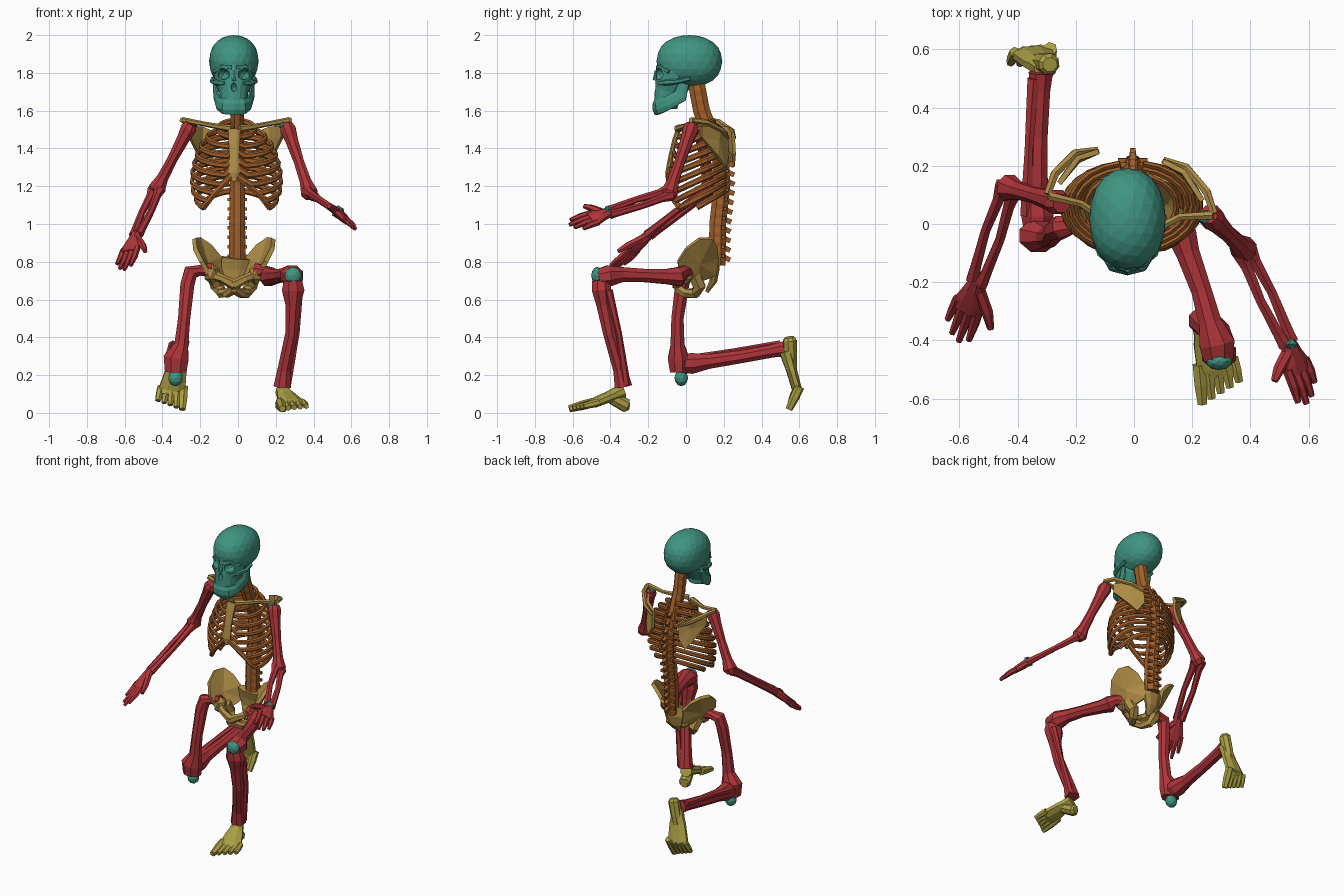
import bpy, bmesh, math
from mathutils import Vector

def material(name, rgb):
    m = bpy.data.materials.new(name)
    m.diffuse_color = (*rgb, 1)
    return m

TEAL = material("teal", (0.052, 0.30, 0.22))
RED = material("red", (0.43, 0.035, 0.042))
BROWN = material("brown", (0.36, 0.115, 0.022))
TAN = material("tan", (0.42, 0.26, 0.06))
YELLOW = material("foot yellow", (0.41, 0.35, 0.058))

def finish(name, bm, mat):
    bmesh.ops.recalc_face_normals(bm, faces=bm.faces[:])
    me = bpy.data.meshes.new(name)
    bm.to_mesh(me)
    bm.free()
    me.materials.append(mat)
    ob = bpy.data.objects.new(name, me)
    bpy.context.collection.objects.link(ob)
    return ob

def tube(name, pts, rad, mat, n=8, up=None):
    """Sweep an elliptical section along points; each radius is r or (side, up)."""
    P = [Vector(p) for p in pts]
    if up is None:
        d = (P[-1] - P[0]).normalized()
        up = (0, 1, 0) if abs(d.z) > 0.7 else (0, 0, 1)
    if not isinstance(rad, list):
        rad = [rad] * len(P)
    bm, rings = bmesh.new(), []
    for i, p in enumerate(P):
        t = (P[min(i + 1, len(P) - 1)] - P[max(i - 1, 0)]).normalized()
        s = t.cross(Vector(up)).normalized()
        u = s.cross(t)
        a, b = rad[i] if isinstance(rad[i], tuple) else (rad[i], rad[i])
        ang = [2 * math.pi * (k + 0.5) / n for k in range(n)]
        rings.append([bm.verts.new(p + s * a * math.cos(q) + u * b * math.sin(q)) for q in ang])
    for r0, r1 in zip(rings, rings[1:]):
        for k in range(n):
            bm.faces.new((r0[k], r0[(k + 1) % n], r1[(k + 1) % n], r1[k]))
    bm.faces.new(rings[0])
    bm.faces.new(rings[-1])
    return finish(name, bm, mat)

def ball(name, c, r, mat, sub=2, shape=1.0):
    bm = bmesh.new()
    bmesh.ops.create_icosphere(bm, subdivisions=sub, radius=1)
    for v in bm.verts:
        v.co = Vector([c[i] + r[i] * math.copysign(abs(v.co[i]) ** shape, v.co[i]) for i in range(3)])
    return finish(name, bm, mat)

def plate(name, outline, centre, thick, mat):
    """Dished plate: a fan around a centre point, thickened."""
    bm = bmesh.new()
    vs = [bm.verts.new(p) for p in outline]
    c = bm.verts.new(centre)
    for i in range(len(vs)):
        bm.faces.new((vs[i], vs[(i + 1) % len(vs)], c))
    ob = finish(name, bm, mat)
    m = ob.modifiers.new("thickness", 'SOLIDIFY')
    m.thickness, m.offset = thick, 0
    return ob

# ---- Skull
HX = -0.022
cranium = ball("cranium", (HX, 0.018, 1.862), (0.131, 0.174, 0.138), TEAL, 3, 0.92)
face = tube("face", [(HX, -0.05, 1.86), (HX, -0.06, 1.80), (HX, -0.07, 1.745), (HX, -0.09, 1.70),
                     (HX, -0.105, 1.65), (HX, -0.105, 1.61)],
            [(0.11, 0.10), (0.108, 0.10), (0.10, 0.095), (0.078, 0.08), (0.07, 0.064), (0.065, 0.06)], TEAL, 14)
cutters = [ball("socket_cutter", (HX + s * 0.056, -0.155, 1.792), (0.034, 0.06, 0.030), TEAL) for s in (-1, 1)]
cutters.append(ball("nose_cutter", (HX, -0.17, 1.725), (0.016, 0.03, 0.026), TEAL))
for ob in (cranium, face):
    bpy.context.view_layer.objects.active = ob
    for c in cutters:
        m = ob.modifiers.new("cut", 'BOOLEAN')
        m.operation, m.object, m.solver = 'DIFFERENCE', c, 'EXACT'
        bpy.ops.object.modifier_apply(modifier=m.name)
for c in cutters:
    bpy.data.objects.remove(c)
tube("nose_bridge", [(HX, -0.15, 1.81), (HX, -0.165, 1.76)], [0.016, 0.012], TEAL, 6)
for s in (-1, 1):
    tube("cheekbone", [(HX + s * x, y, z) for x, y, z in
                       ((0.045, -0.14, 1.745), (0.09, -0.10, 1.75), (0.114, -0.04, 1.755), (0.11, 0.02, 1.77))],
         [0.014, 0.018, 0.013, 0.012], TEAL, 6, (0, 0, 1))
    tube("brow", [(HX + s * x, y, z) for x, y, z in
                  ((0.01, -0.148, 1.828), (0.06, -0.132, 1.833), (0.10, -0.085, 1.805))], 0.014, TEAL, 6, (0, 0, 1))
half = [(0.098, -0.01, 1.745), (0.094, -0.03, 1.678), (0.08, -0.10, 1.638), (0.05, -0.145, 1.622)]
jaw_r = [(0.012, 0.028), (0.013, 0.04), (0.016, 0.038), (0.02, 0.044)]
tube("jaw", [(HX - x, y, z) for x, y, z in half] + [(HX, -0.158, 1.62)] + [(HX + x, y, z) for x, y, z in half[::-1]],
     jaw_r + [(0.02, 0.046)] + jaw_r[::-1], TEAL, 8, (0, 0, 1))

# ---- Spine, with spinous processes below the neck
KEYS = [(0.78, 0.165), (1.0, 0.168), (1.2, 0.19), (1.35, 0.185), (1.5, 0.12), (1.6, 0.082), (1.78, 0.048)]
def spine_y(z):
    for (z0, y0), (z1, y1) in zip(KEYS, KEYS[1:]):
        if z <= z1:
            return y0 + (y1 - y0) * (z - z0) / (z1 - z0)
    return KEYS[-1][1]
zs = [0.78 + 0.025 * i for i in range(40)]
tube("spine", [(-0.004, spine_y(z), z) for z in zs],
     [((0.048 - 0.012 * (z - 0.78)) * (1.03 if i % 2 else 0.95), 0.048) for i, z in enumerate(zs)], BROWN, 8)
for z in zs[2:30:2]:
    y = spine_y(z)
    tube("spinous_process", [(-0.004, y + 0.02, z), (-0.004, y + 0.068, z - 0.02)], [(0.022, 0.022), (0.018, 0.012)], BROWN, 4, (1, 0, 0))
    tube("transverse_process", [(-0.055, y + 0.03, z), (0.047, y + 0.03, z)], 0.012, BROWN, 4, (0, 0, 1))

# ---- Ribs, sternum and costal margin
WIDTH = [0.10, 0.155, 0.19, 0.21, 0.225, 0.235, 0.237, 0.232, 0.215, 0.175]
END = [0.9, 0.91, 0.92, 0.92, 0.91, 0.89, 0.84, 0.78, 0.70, 0.5]
for s in (-1, 1):
    ends = [(-0.02 + s * 0.015, -0.09, 1.25)]
    for i in range(10):
        back, front = 0.15 + 0.06 * min(1, i / 3), -0.03 - 0.065 * min(1, i / 4)
        zb, drop = 1.545 - 0.041 * i, 0.085 + 0.01 * i
        pts = []
        for k in range(11):
            q = math.pi * (0.06 + (END[i] - 0.06) * k / 10)
            pts.append((-0.008 + s * WIDTH[i] * math.sin(q), (back + front) / 2 + (back - front) / 2 * math.cos(q),
                        zb - drop * (1 - math.cos(q)) / 2))
        if i < 6:
            pts.append((-0.02 + s * 0.015, -0.045 - 0.01 * i, 1.465 - 0.042 * i))
        elif i < 9:
            ends.append(pts[-1])
        tube("rib", pts, (0.011, 0.0165), BROWN, 6, (0, 0, 1))
    tube("costal_margin", ends, 0.016, BROWN, 6, (0, 1, 0))
tube("sternum", [(-0.02, -0.04, 1.50), (-0.02, -0.058, 1.45), (-0.02, -0.08, 1.36), (-0.02, -0.098, 1.27), (-0.02, -0.098, 1.225)],
     [(0.035, 0.014), (0.033, 0.014), (0.028, 0.014), (0.032, 0.013), (0.012, 0.008)], TAN, 8)

# ---- Shoulder girdle; the -x shoulder sits further back
def girdle(side, pts):
    return pts if side > 0 else [(-x - 0.022, y + 0.015 + 0.19 * x, z) for x, y, z in pts]
for s in (1, -1):
    tube("collarbone", girdle(s, [(0.01, -0.045, 1.505), (0.08, -0.015, 1.515), (0.16, 0.025, 1.53), (0.272, 0.03, 1.55)]),
         [0.02, 0.015, 0.013, 0.016], TAN, 6, (0, 0, 1))
    o = girdle(s, [(0.10, 0.215, 1.485), (0.17, 0.18, 1.515), (0.235, 0.08, 1.52), (0.235, 0.08, 1.46),
                   (0.185, 0.165, 1.36), (0.145, 0.207, 1.30), (0.10, 0.222, 1.37), (0.17, 0.17, 1.44)])
    plate("shoulder_blade", o[:7], o[7], 0.018, TAN)
    tube("shoulder_blade_ridge", girdle(s, [(0.105, 0.222, 1.455), (0.18, 0.195, 1.495), (0.25, 0.11, 1.54), (0.275, 0.035, 1.55)]),
         [0.009, 0.014, 0.016, 0.014], TAN, 6, (0, 0, 1))

# ---- Pelvis
for s in (-1, 1):
    def pv(*pts):
        return [(HX + s * x, y, z) for x, y, z in pts]
    o = pv((0.055, 0.155, 0.73), (0.07, 0.165, 0.82), (0.125, 0.158, 0.885), (0.185, 0.135, 0.925), (0.21, 0.07, 0.922),
           (0.205, 0.0, 0.87), (0.17, -0.045, 0.80), (0.125, -0.03, 0.72), (0.09, 0.05, 0.69), (0.145, 0.07, 0.79))
    plate("hip_wing", o[:9], o[9], 0.024, TAN)
    ball("hip_socket", pv((0.115, 0.0, 0.735))[0], (0.045, 0.052, 0.058), TAN, 1)
    tube("pubic_branch", pv((0.11, -0.01, 0.73), (0.06, -0.04, 0.71), (-0.005, -0.045, 0.675)), [0.028, 0.022, 0.03], TAN, 6, (0, 0, 1))
    tube("sitting_bone", pv((0.105, 0.04, 0.73), (0.088, 0.072, 0.67), (0.065, 0.05, 0.635), (0.04, 0.0, 0.632), (0.0, -0.04, 0.655)),
         [0.038, 0.036, 0.03, 0.025, 0.026], TAN, 6, (1, 0, 0))
tube("sacrum", [(-0.012, 0.14, 0.82), (-0.018, 0.15, 0.76), (HX, 0.145, 0.70), (HX, 0.11, 0.64)],
     [(0.08, 0.035), (0.075, 0.03), (0.05, 0.022), (0.015, 0.01)], TAN, 8)

# ---- Arms and hands
def arm(shoulder, elbow, wrist, tip, thumb):
    S, E, W, T, H = map(Vector, (shoulder, elbow, wrist, tip, thumb))
    tube("upper_arm", [S + (S - E) * 0.08, S, S.lerp(E, 0.15), S.lerp(E, 0.5), S.lerp(E, 0.82), E, E + (E - S) * 0.08],
         [0.034, 0.045, 0.037, 0.029, 0.033, 0.048, 0.03], RED)
    d = (T - W).normalized()
    side = (H - W) - d * (H - W).dot(d)
    side.normalize()
    flat = side.cross(d)
    for k in (-1, 1):                                   # two forearm bones
        o = side * 0.021 * k
        tube("forearm_bone", [E + o, E.lerp(W, 0.15) + o, E.lerp(W, 0.5) + o * 1.4, E.lerp(W, 0.88) + o, W + o * 0.8],
             [0.032, 0.022, 0.018, 0.021, 0.025], RED, 6)
    L = (T - W).length
    K = W + d * L * 0.52
    tube("palm", [W - d * 0.01, W + d * 0.04, W + d * L * 0.35, K],
         [(0.028, 0.026), (0.04, 0.027), (0.054, 0.024), (0.056, 0.02)], RED, 8, flat)
    for k, f in zip((-1.5, -0.5, 0.5, 1.5), (0.82, 0.99, 1.05, 0.95)):
        a, b = K + side * 0.028 * k - d * 0.03, W + d * L * f + side * 0.032 * k
        tube("finger", [a, a.lerp(b, 0.5) + flat * 0.004, b], [0.018, 0.017, 0.011], RED, 6, flat)
    tube("thumb", [W + d * 0.03 + side * 0.02, (W + d * 0.03).lerp(H, 0.55) + side * 0.016, H], [0.022, 0.02, 0.012], RED, 6, flat)

arm((-0.262, 0.075, 1.505), (-0.43, 0.125, 1.185), (-0.54, -0.20, 0.94), (-0.612, -0.385, 0.765), (-0.492, -0.36, 0.855))
arm((0.265, 0.024, 1.50), (0.378, -0.088, 1.165), (0.53, -0.41, 1.06), (0.60, -0.60, 0.99), (0.482, -0.54, 1.095))
ball("shoulder_joint", (0.243, 0.024, 1.523), (0.028, 0.026, 0.024), TEAL, 1)
ball("wrist_joint", (0.53, -0.413, 1.062), (0.036, 0.022, 0.037), TEAL, 1)

# ---- Legs
tube("kneeling_thigh", [(-0.14, 0.005, 0.755), (-0.20, 0.0, 0.755), (-0.25, -0.01, 0.745), (-0.268, -0.02, 0.68), (-0.285, -0.045, 0.50),
                        (-0.30, -0.045, 0.36), (-0.328, -0.04, 0.29), (-0.33, -0.038, 0.215)],
     [0.042, 0.03, 0.042, 0.04, 0.035, 0.04, (0.072, 0.06), (0.062, 0.05)], RED)
tube("kneeling_shin", [(-0.33, -0.03, 0.258), (-0.332, 0.03, 0.262), (-0.335, 0.12, 0.272), (-0.33, 0.3, 0.298), (-0.322, 0.46, 0.328), (-0.32, 0.52, 0.338)],
     [0.05, 0.06, 0.042, 0.036, 0.037, 0.045], RED)
tube("kneeling_calf_bone", [(-0.37, 0.03, 0.285), (-0.362, 0.25, 0.325), (-0.345, 0.5, 0.36)], [0.024, 0.016, 0.024], RED, 6)
ball("kneeling_kneecap", (-0.33, -0.025, 0.185), (0.04, 0.036, 0.044), TEAL)
tube("raised_thigh", [(0.095, 0.0, 0.75), (0.145, -0.02, 0.745), (0.165, -0.04, 0.72), (0.185, -0.10, 0.722), (0.232, -0.23, 0.728),
                      (0.262, -0.34, 0.732), (0.285, -0.41, 0.725), (0.29, -0.465, 0.715)],
     [0.045, 0.035, 0.055, 0.044, 0.038, 0.043, (0.066, 0.06), (0.055, 0.05)], RED)
tube("raised_shin", [(0.29, -0.45, 0.70), (0.292, -0.447, 0.65), (0.291, -0.435, 0.57), (0.284, -0.405, 0.42), (0.245, -0.35, 0.23), (0.235, -0.332, 0.14)],
     [0.052, (0.064, 0.055), 0.042, 0.036, 0.038, 0.05], RED)
tube("raised_calf_bone", [(0.325, -0.41, 0.65), (0.312, -0.355, 0.42), (0.262, -0.315, 0.15)], [0.022, 0.016, 0.022], RED, 6)
ball("raised_kneecap", (0.292, -0.470, 0.727), (0.046, 0.032, 0.046), TEAL)

# ---- Feet: heel, arch and five toes
def foot(heel, ankle, ball_pt, toe, side, big):
    A, K, B, T, s = map(Vector, (heel, ankle, ball_pt, toe, side))
    s.normalize()
    up = s.cross(B - A).normalized()
    mid = K.lerp(B, 0.45)
    tube("heel", [A + (A - B) * 0.06, A, A.lerp(mid, 0.6), mid], [0.026, 0.038, 0.036, 0.032], YELLOW, 8, up)
    tube("foot_arch", [K, K.lerp(B, 0.25), mid, B, B.lerp(T, 0.3)],
         [(0.04, 0.038), (0.046, 0.036), (0.058, 0.03), (0.076, 0.026), (0.074, 0.016)], YELLOW, 8, up)
    for k in range(-2, 3):
        rel = k * big                                   # 2 is the big toe
        b = T + s * 0.034 * k - (T - B).normalized() * 0.013 * (2 - rel)
        a = B + s * 0.030 * k - (T - B).normalized() * 0.02
        r = 0.025 if rel == 2 else 0.02
        tube("toe", [a, a.lerp(b, 0.5), b], [r, r, r * 0.75], YELLOW, 6, up)

foot((0.232, -0.315, 0.038), (0.235, -0.335, 0.115), (0.285, -0.49, 0.052), (0.302, -0.605, 0.022), (1, 0.2, 0), -1)
foot((-0.292, 0.55, 0.385), (-0.305, 0.53, 0.33), (-0.35, 0.588, 0.12), (-0.362, 0.538, 0.018), (1, 0.1, 0), 1)
